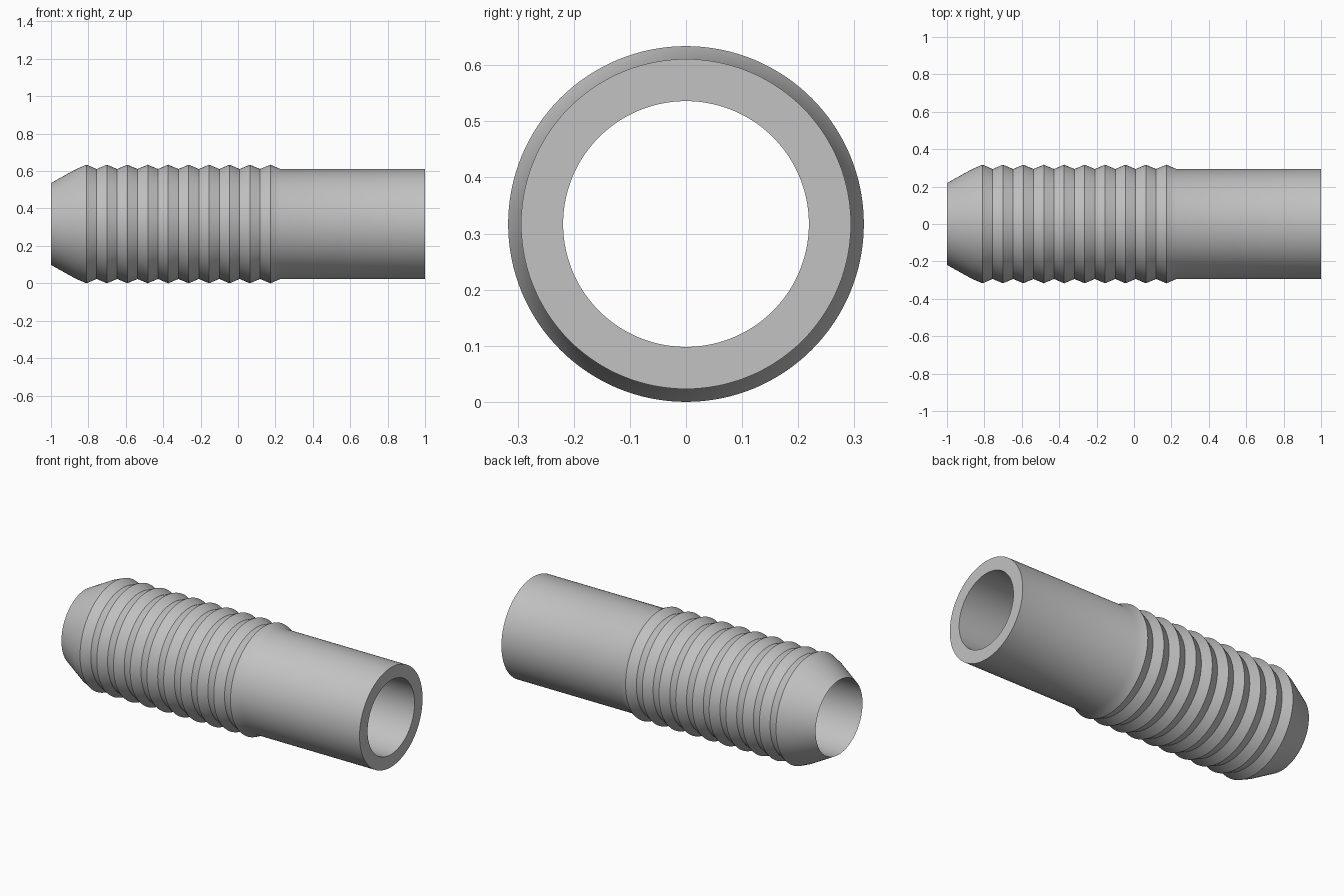
import bpy, bmesh, math

cube = bpy.data.objects.get("Cube")
if cube:
    bpy.data.objects.remove(cube, do_unlink=True)

SEGMENTS = 128
R_IN, R_TUBE, R_RIDGE = 0.219, 0.294, 0.317
RIDGES, PITCH, FIRST_PEAK = 10, 0.1092, -0.81

# Flat grey material
grey = bpy.data.materials.new("plain grey")
grey.use_nodes = True
colour = (0.54, 0.54, 0.54, 1)
grey.diffuse_color = colour
grey.node_tree.nodes["Principled BSDF"].inputs["Base Color"].default_value = colour

# Closed wall profile (x, radius): tapered tip, barbed ridges, plain tube, bore
profile = [(-1, R_IN), (FIRST_PEAK - PITCH / 2, R_TUBE)]
for i in range(RIDGES):
    peak = FIRST_PEAK + i * PITCH
    profile += [(peak, R_RIDGE), (peak + PITCH / 2, R_TUBE)]
profile += [(1, R_TUBE), (1, R_IN)]

# Revolve the profile around the x axis
bm = bmesh.new()
rings = []
for x, r in profile:
    angles = [math.tau * k / SEGMENTS for k in range(SEGMENTS)]
    rings.append([bm.verts.new((x, r * math.cos(a), R_RIDGE + r * math.sin(a)))
                  for a in angles])
for a, b in zip(rings, rings[1:] + rings[:1]):
    for k in range(SEGMENTS):
        n = (k + 1) % SEGMENTS
        bm.faces.new((a[k], a[n], b[n], b[k]))
bmesh.ops.recalc_face_normals(bm, faces=bm.faces)

mesh = bpy.data.meshes.new("ridged_pipe")
bm.to_mesh(mesh)
bm.free()
mesh.materials.append(grey)
pipe = bpy.data.objects.new("ridged_pipe", mesh)
bpy.context.collection.objects.link(pipe)

# Smooth round surfaces, crisp ridge edges
bpy.ops.object.select_all(action='DESELECT')
pipe.select_set(True)
bpy.context.view_layer.objects.active = pipe
bpy.ops.object.shade_smooth_by_angle(angle=math.radians(30))
